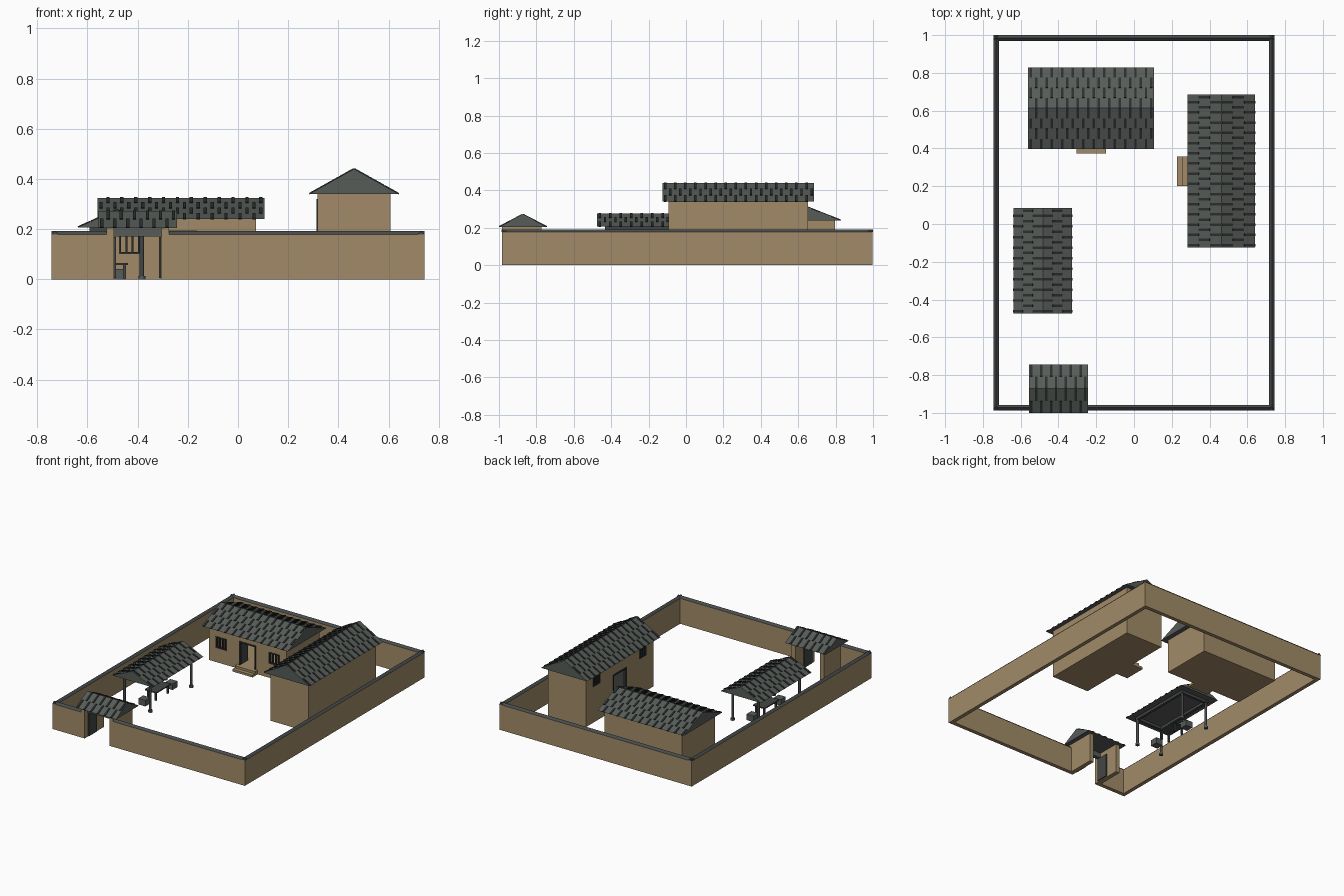
import bpy, bmesh, math
from mathutils import Matrix, Vector

if "Cube" in bpy.data.objects:
    bpy.data.objects.remove(bpy.data.objects["Cube"])


def material(name, rgb):
    m = bpy.data.materials.new(name)
    m.diffuse_color = (*rgb, 1)
    m.use_nodes = True
    m.node_tree.nodes["Principled BSDF"].inputs["Base Color"].default_value = m.diffuse_color
    return m


EARTH = material("earth wall", (0.36, 0.26, 0.14))
SLATE = material("slate grey", (0.095, 0.107, 0.098))
DARK = material("dark tile", (0.025, 0.028, 0.027))
CAP = material("wall cap grey", (0.065, 0.072, 0.072))
WOOD = material("dark wood", (0.055, 0.062, 0.06))

IDENT = Matrix.Identity(4)
TURN = Matrix.Rotation(-math.pi / 2, 4, 'Z')   # local front -y becomes -x


def finish(name, bm, mat, M=IDENT):
    bmesh.ops.recalc_face_normals(bm, faces=bm.faces[:])
    me = bpy.data.meshes.new(name)
    bm.to_mesh(me)
    bm.free()
    me.transform(M)
    me.materials.append(mat)
    ob = bpy.data.objects.new(name, me)
    bpy.context.collection.objects.link(ob)
    return ob


def boxes(name, mat, spans, M=IDENT):
    """One object from boxes given as x0, x1, y0, y1, z0, z1."""
    bm = bmesh.new()
    for x0, x1, y0, y1, z0, z1 in spans:
        t = Matrix.Translation(((x0 + x1) / 2, (y0 + y1) / 2, (z0 + z1) / 2))
        s = Matrix.Diagonal((x1 - x0, y1 - y0, z1 - z0, 1))
        bmesh.ops.create_cube(bm, size=1, matrix=t @ s)
    return finish(name, bm, mat, M)


def prism(bm, x0, x1, yc, half, z0, z1, M=IDENT):
    """Gable prism with its ridge along local x."""
    ends = [[bm.verts.new(M @ Vector((x, y, z))) for y, z in
             ((yc - half, z0), (yc + half, z0), (yc, z1))] for x in (x0, x1)]
    a, b = ends
    bm.faces.new(a)
    bm.faces.new(b)
    for i in range(3):
        j = (i + 1) % 3
        bm.faces.new((a[i], a[j], b[j], b[i]))


def roof(name, w, d, z0, z1, M):
    bm = bmesh.new()
    prism(bm, -w / 2, w / 2, 0, d / 2, z0, z1)
    finish(name + "_roof", bm, SLATE, M)
    # staggered raised tile ribs on both slopes
    bm = bmesh.new()
    rows = max(2, round(d / 2 / 0.055))
    cols = round(w / 0.055)
    step = w / cols
    for s in (-1, 1):
        down = Vector((0, s * d / 2, z0 - z1))
        length = down.length
        down.normalize()
        n = Vector((0, -s * down.z, abs(down.y)))
        n.y = s * abs(n.y)
        rot = Matrix((Vector((1, 0, 0)), down, n)).transposed().to_4x4()
        for r in range(rows):
            for c in range(cols):
                x = -w / 2 + (c + (0.25 if r % 2 else 0.75)) * step
                p = Vector((x, 0, z1)) + down * (length * (r + 0.5) / rows) + n * 0.001
                bmesh.ops.create_cube(
                    bm, size=1, matrix=Matrix.Translation(p) @ rot @
                    Matrix.Diagonal((0.013, length / rows * 0.98, 0.006, 1)))
    finish(name + "_roof_tiles", bm, DARK, M)


def house(name, w, d, h, door, windows, over, ridge, M):
    """Hollow house; door and windows are (x centre, half width, z0, z1)."""
    t = 0.022
    X, Y = w / 2, d / 2
    parts = [(-X, X, -Y, Y, 0, 0.03), (-X, X, Y - t, Y, 0.03, h),
             (-X, -X + t, -Y, Y - t, 0.03, h), (X - t, X, -Y, Y - t, 0.03, h)]
    x = -X + t
    for c, hw, a, b in sorted([door] + windows):
        parts.append((x, c - hw, -Y, -Y + t, 0.03, h))
        parts.append((c - hw, c + hw, -Y, -Y + t, b, h))
        if a > 0.03:
            parts.append((c - hw, c + hw, -Y, -Y + t, 0.03, a))
        x = c + hw
    parts.append((x, X - t, -Y, -Y + t, 0.03, h))
    boxes(name + "_walls", EARTH, parts, M)
    # steps in front of the door
    boxes(name + "_steps", EARTH, [(-0.078, 0.078, -Y - 0.06, -Y, 0, 0.03),
                                   (-0.078, 0.078, -Y - 0.09 + over, -Y - 0.06, 0, 0.015)]
          if over == 0 else [(-0.078, 0.078, -Y - 0.03, -Y, 0, 0.03),
                             (-0.078, 0.078, -Y - over, -Y - 0.03, 0, 0.015)], M)
    # window frames and bars
    bars = []
    for c, hw, a, b in windows:
        y0, y1 = -Y - 0.003, -Y + 0.012
        bars += [(c - hw, c + hw, y0, y1, a, a + 0.008), (c - hw, c + hw, y0, y1, b - 0.008, b)]
        bars += [(c + k * hw - 0.004, c + k * hw + 0.004, y0, y1, a, b)
                 for k in (-0.95, -0.32, 0.32, 0.95)]
    boxes(name + "_window_bars", DARK, bars, M)
    # door frame and opened leaves
    c, hw, a, b = door
    boxes(name + "_door_frame", DARK,
          [(c - hw, c - hw + 0.008, -Y - 0.003, -Y + t, a, b),
           (c + hw - 0.008, c + hw, -Y - 0.003, -Y + t, a, b),
           (c - hw, c + hw, -Y - 0.003, -Y + t, b - 0.01, b)], M)
    boxes(name + "_door_leaves", WOOD,
          [(c + s * (hw - 0.004) - 0.004, c + s * (hw - 0.004) + 0.004,
            -Y + t, -Y + t + hw, a, b - 0.01) for s in (-1, 1)], M)
    roof(name, w + 0.065, d + 0.065, h, ridge, M)


# enclosing wall, open at the gate
H = 0.178
boxes("courtyard_wall", EARTH, [
    (-0.743, -0.716, -0.985, 0.998, 0, H), (0.716, 0.743, -0.985, 0.998, 0, H),
    (-0.716, 0.716, 0.971, 0.998, 0, H),
    (-0.716, -0.525, -0.985, -0.958, 0, H), (-0.275, 0.716, -0.985, -0.958, 0, H)])
bm = bmesh.new()
for yc, x0, x1 in ((0.985, -0.743, 0.743), (-0.972, -0.743, -0.525), (-0.972, -0.275, 0.743)):
    prism(bm, x0, x1, yc, 0.015, H, 0.192)
for xc in (-0.73, 0.73):
    prism(bm, -1.0, 0.987, 0, 0.015, H, 0.192, Matrix.Translation((xc, 0, 0)) @ TURN)
finish("courtyard_wall_cap", bm, CAP)

# gatehouse
G = Matrix.Translation((-0.4, -0.872, 0))
boxes("gate_side_walls", EARTH, [(-0.125, -0.095, -0.113, 0.1, 0, 0.205),
                                 (0.095, 0.125, -0.113, 0.1, 0, 0.205)], G)
boxes("gate_lintel", SLATE, [(-0.095, 0.095, -0.08, -0.055, 0.17, 0.207)], G)
boxes("gate_door_leaves", WOOD, [(-0.094, -0.086, -0.078, 0.012, 0.005, 0.168),
                                 (0.086, 0.094, -0.078, 0.012, 0.005, 0.168)], G)
roof("gate", 0.312, 0.256, 0.205, 0.272, G)

# two houses: the rear hall and the taller east house
house("rear_hall", 0.6, 0.365, 0.24, (0, 0.065, 0.03, 0.195),
      [(s * 0.205, 0.04, 0.1, 0.18) for s in (-1, 1)], 0.057, 0.325,
      Matrix.Translation((-0.2275, 0.613, 0)))
house("east_house", 0.745, 0.292, 0.34, (0, 0.075, 0.03, 0.25),
      [(s * 0.255, 0.035, 0.25, 0.32) for s in (-1, 1)], 0.0, 0.44,
      Matrix.Translation((0.4625, 0.28, 0)) @ TURN)

# open pavilion: round posts on bases, beams, roof
P = Matrix.Translation((-0.483, -0.195, 0)) @ TURN
for label, rad, z0, z1, mat in (("posts", 0.009, 0.0, 0.19, WOOD),
                                ("post_bases", 0.014, 0.0, 0.014, SLATE)):
    bm = bmesh.new()
    for x in (-0.226, 0.226):
        for y in (-0.1, 0.1):
            bmesh.ops.create_cone(bm, cap_ends=True, segments=12, radius1=rad, radius2=rad,
                                  depth=z1 - z0,
                                  matrix=Matrix.Translation((x, y, (z0 + z1) / 2)))
    finish("pavilion_" + label, bm, mat, P)
boxes("pavilion_beams", WOOD,
      [(-0.238, 0.238, s * 0.1 - 0.009, s * 0.1 + 0.009, 0.188, 0.209) for s in (-1, 1)] +
      [(s * 0.226 - 0.009, s * 0.226 + 0.009, -0.1, 0.1, 0.188, 0.209) for s in (-1, 1)], P)
roof("pavilion", 0.56, 0.312, 0.207, 0.277, P)

# table and stools under the pavilion
boxes("table", WOOD,
      [(-0.08, 0.08, -0.045, 0.045, 0.057, 0.065)] +
      [(x - 0.006, x + 0.006, y - 0.006, y + 0.006, 0, 0.057)
       for x in (-0.065, 0.065) for y in (-0.03, 0.03)], P)
boxes("stools", SLATE, [(c - 0.027, c + 0.027, -0.027, 0.027, 0, 0.042)
                        for c in (-0.15, 0.15)], P)
